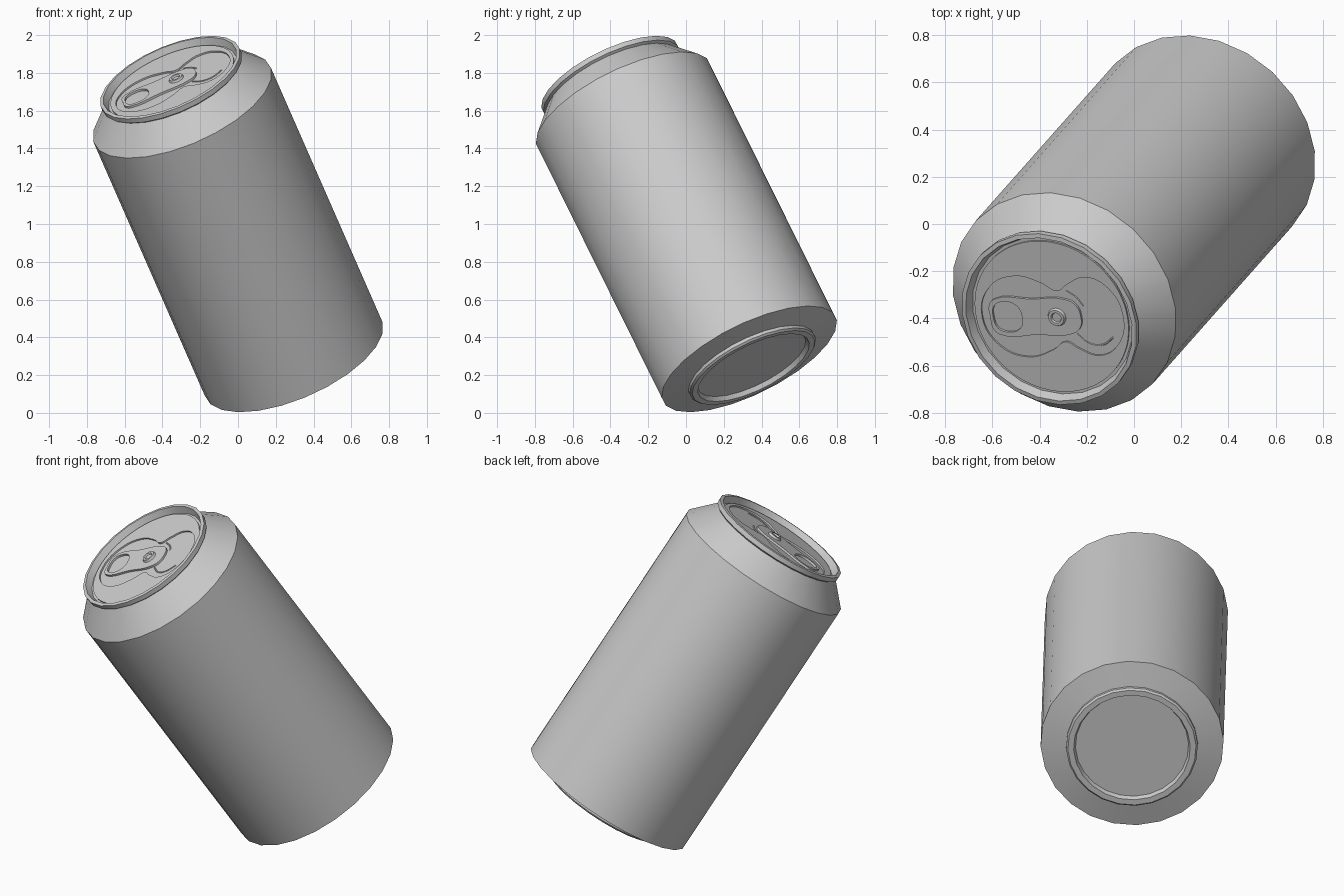
import bpy
import bmesh
import math
from mathutils import Vector, Matrix

cube = bpy.data.objects.get("Cube")
if cube:
    bpy.data.objects.remove(cube, do_unlink=True)

# Bare metal
metal = bpy.data.materials.new("grey_metal")
metal.use_nodes = True
grey = (0.6, 0.6, 0.6, 1)
metal.diffuse_color = grey
metal.node_tree.nodes["Principled BSDF"].inputs["Base Color"].default_value = grey

# Leaning frame: local z runs up the can, local x along the pull tab
up = Vector((-0.366, -0.413, 0.834)).normalized()
along = Vector((0.915, 0, 0.403))
along = (along - up * along.dot(up)).normalized()
side = up.cross(along)
FRAME = Matrix((along, side, up)).transposed().to_4x4()
FRAME.translation = (0.295, 0.335, 0.285)

SHOULDER = 1.613
LID = SHOULDER + 0.138


def finish(obj, z=0):
    obj.matrix_world = FRAME @ Matrix.Translation((0, 0, z))
    bpy.ops.object.select_all(action="DESELECT")
    obj.select_set(True)
    bpy.context.view_layer.objects.active = obj
    if obj.type == "CURVE":
        bpy.ops.object.convert(target="MESH")
        obj = bpy.context.view_layer.objects.active
    obj.data.materials.clear()
    obj.data.materials.append(metal)
    bpy.ops.object.shade_smooth_by_angle(angle=math.radians(30))


def lathe(name, profile, steps=24, phase=-3.3, centre=0):
    bm = bmesh.new()
    turn = Matrix.Rotation(math.radians(phase), 3, "Z")
    verts = [bm.verts.new(turn @ Vector((r, 0, z))) for r, z in profile]
    edges = [bm.edges.new(pair) for pair in zip(verts, verts[1:])]
    bmesh.ops.spin(bm, geom=verts + edges, cent=(0, 0, 0), axis=(0, 0, 1),
                   angle=math.tau, steps=steps, use_merge=True)
    bmesh.ops.remove_doubles(bm, verts=bm.verts, dist=0.0005)
    bmesh.ops.recalc_face_normals(bm, faces=bm.faces)
    bmesh.ops.translate(bm, verts=bm.verts, vec=(centre, 0, 0))
    mesh = bpy.data.meshes.new(name)
    bm.to_mesh(mesh)
    bm.free()
    obj = bpy.data.objects.new(name, mesh)
    bpy.context.collection.objects.link(obj)
    return obj


def mirrored(half):
    # Close a half outline whose two end points lie on the tab's axis
    return half + [(x, -y) for x, y in half[-2:0:-1]]


def curve(name, outlines, closed=True, thickness=0.0, bevel=0.0):
    data = bpy.data.curves.new(name, "CURVE")
    data.dimensions = "2D" if closed else "3D"
    data.fill_mode = "BOTH" if closed else "FULL"
    data.extrude = thickness / 2
    data.bevel_depth = bevel
    data.bevel_resolution = 1
    data.resolution_u = 5
    for points in outlines:
        spline = data.splines.new("BEZIER")
        spline.bezier_points.add(len(points) - 1)
        spline.use_cyclic_u = closed
        for knot, (x, y) in zip(spline.bezier_points, points):
            knot.co = (x, y, 0)
            knot.handle_left_type = knot.handle_right_type = "AUTO"
    obj = bpy.data.objects.new(name, data)
    bpy.context.collection.objects.link(obj)
    return obj


# Body: base panel, foot ring, wall, shoulder, rolled rim and lid floor
finish(lathe("can_body", [
    (0, -0.03), (0.315, -0.03), (0.325, -0.055), (0.357, -0.055),
    (0.367, -0.045), (0.367, -0.028), (0.51, 0), (0.51, SHOULDER),
    (0.385, SHOULDER + 0.138), (0.399, SHOULDER + 0.148),
    (0.399, SHOULDER + 0.175), (0.38, SHOULDER + 0.178),
    (0.365, LID), (0, LID)]))

# Lid plate with a waisted recess pressed into it
ring = [(0.35 * math.cos(math.tau * i / 24), 0.35 * math.sin(math.tau * i / 24))
        for i in range(24)]
recess = mirrored([(-0.322, 0), (-0.265, 0.135), (-0.14, 0.188), (-0.02, 0.155),
                   (0.045, 0.118), (0.1, 0.15), (0.19, 0.182), (0.285, 0.13), (0.33, 0)])
finish(curve("lid_plate", [ring, recess], thickness=0.01), LID + 0.004)

# Pull tab with finger hole
tab = mirrored([(-0.282, 0), (-0.278, 0.055), (-0.25, 0.082), (-0.08, 0.083),
                (0.08, 0.08), (0.122, 0.055), (0.137, 0)])
hole = mirrored([(-0.268, 0), (-0.255, 0.052), (-0.215, 0.07), (-0.155, 0.055),
                 (-0.135, 0)])
finish(curve("pull_tab", [tab, hole], thickness=0.012), LID + 0.008)

# Rivet: a raised collar around a low button
finish(lathe("rivet", [(0, 0.006), (0.02, 0.006), (0.024, 0.014), (0.036, 0.014),
                       (0.042, 0)], steps=16, centre=0.027), LID + 0.012)

# Score lines around the mouth
upper = [(0.085, 0.115), (0.125, 0.085), (0.15, 0.045)]
lower = [(0.1, -0.085), (0.15, -0.13), (0.21, -0.135), (0.265, -0.1)]
for name, path in (("upper_score_line", upper), ("lower_score_line", lower)):
    finish(curve(name, [path], closed=False, bevel=0.004), LID + 0.001)
